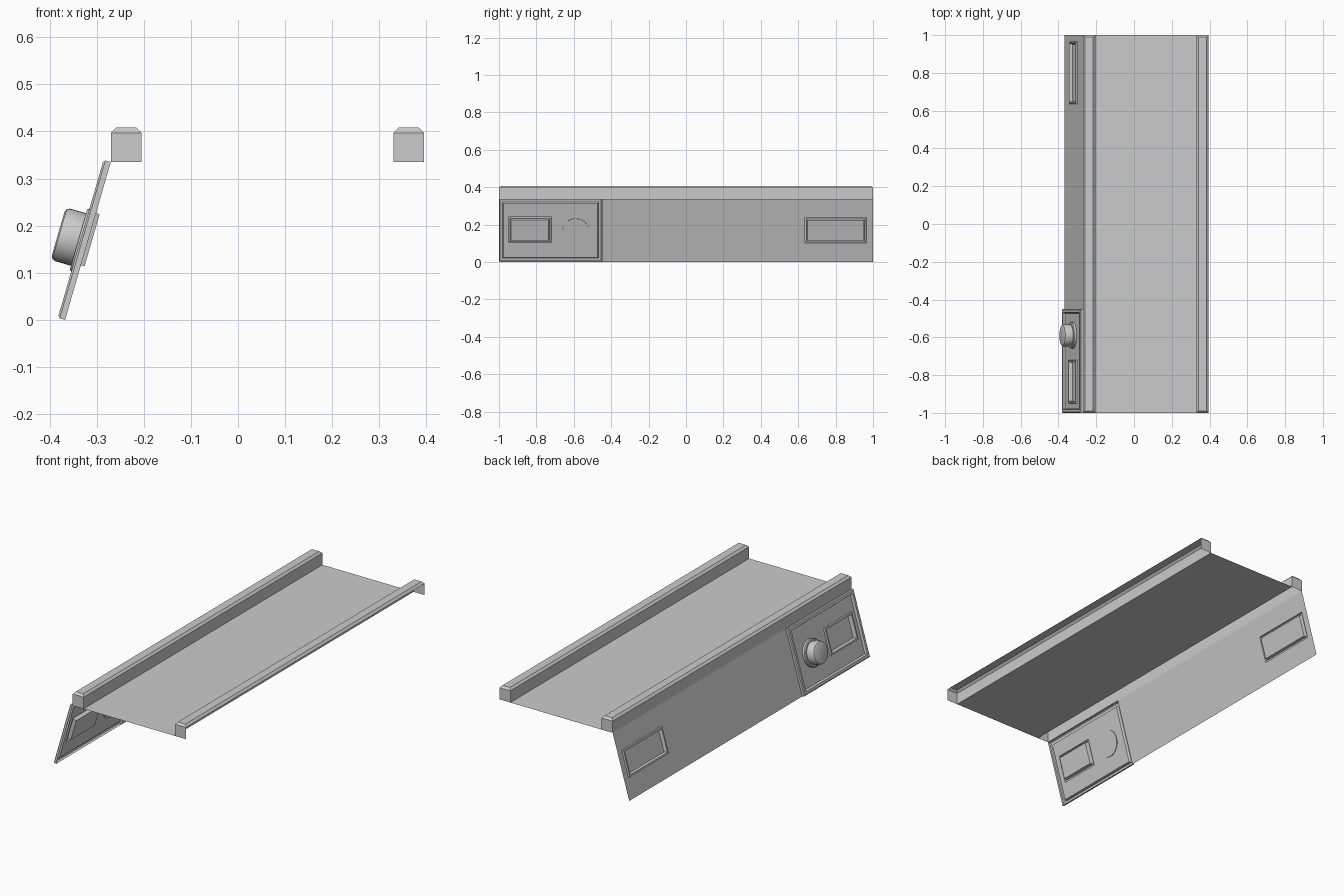
import bpy, bmesh, math
from mathutils import Vector

if "Cube" in bpy.data.objects:
    bpy.data.objects.remove(bpy.data.objects["Cube"])

# slanted side panel frame: foot point, slope direction, outward normal
FOOT, TOP = Vector((-0.367, 0, 0)), Vector((-0.27, 0, 0.335))
SLOPE = (TOP - FOOT).normalized()
NORMAL = Vector((-SLOPE.z, 0, SLOPE.x))


def on_panel(y, z, n=0.0):
    p = FOOT.lerp(TOP, z / TOP.z) + NORMAL * n
    return Vector((p.x, y, p.z))


def finish(bm, name, smooth=False):
    me = bpy.data.meshes.new(name)
    bm.to_mesh(me)
    bm.free()
    ob = bpy.data.objects.new(name, me)
    bpy.context.collection.objects.link(ob)
    if smooth:
        bpy.context.view_layer.objects.active = ob
        ob.select_set(True)
        bpy.ops.object.shade_smooth_by_angle(angle=math.radians(30))
        ob.select_set(False)
    return ob


def skin(name, loops, cap_end=True, cap_start=False, smooth=False):
    """Bridge successive loops of points into a surface."""
    bm = bmesh.new()
    rings = [[bm.verts.new(p) for p in loop] for loop in loops]
    for a, b in zip(rings, rings[1:]):
        k = len(a)
        for i in range(k):
            bm.faces.new((a[i], a[(i + 1) % k], b[(i + 1) % k], b[i]))
    if cap_end:
        bm.faces.new(rings[-1])
    if cap_start:
        bm.faces.new(rings[0][::-1])
    return finish(bm, name, smooth)


def rect(y0, y1, z0, z1, n=0.0, inset=0.0):
    y0, y1, z0, z1 = y0 + inset, y1 - inset, z0 + inset, z1 - inset
    return [on_panel(y1, z0, n), on_panel(y0, z0, n), on_panel(y0, z1, n), on_panel(y1, z1, n)]


def window(y0, y1, z0, z1, base):
    """Raised rim around a shallow pocket."""
    steps = [(base, 0), (base + 0.009, 0.002), (base + 0.009, 0.010), (-0.008, 0.014)]
    return [rect(y0, y1, z0, z1, n, i) for n, i in steps]


# side panel sheet with the rear window
skin("side_panel", [rect(-0.45, 1, 0, 0.335)] + window(0.635, 0.965, 0.103, 0.238, 0))

# raised control plate: bevelled frame, sunken floor, front window
P = (-1, -0.45, 0, 0.335)
frame = [(0, 0), (0.012, 0), (0.016, 0.005), (0.016, 0.018), (0.004, 0.023)]
skin("control_plate", [rect(*P, n, i) for n, i in frame] + window(-0.95, -0.72, 0.103, 0.24, 0.004))

# round knob with collar
centre, seg = on_panel(-0.59, 0.165), 32
profile = [(0.0, 0.07), (0.016, 0.07), (0.020, 0.066), (0.020, 0.058), (0.056, 0.058), (0.062, 0.055), (0.065, 0.048)]
knob = []
for n, r in profile:
    ring = []
    for i in range(seg):
        a = 2 * math.pi * i / seg
        ring.append(centre + NORMAL * n + SLOPE * (r * math.sin(a)) - Vector((0, 1, 0)) * (r * math.cos(a)))
    knob.append(ring)
skin("knob", knob, cap_start=True, smooth=True)

# flat deck between the rails
bm = bmesh.new()
bm.faces.new([bm.verts.new((x, y, 0.335)) for x, y in ((-0.205, -1), (0.33, -1), (0.33, 1), (-0.205, 1))])
finish(bm, "deck")


def rail(name, x0, x1, open_outer):
    """Box rail with chamfered top edges and an open underside."""
    bm = bmesh.new()
    bmesh.ops.create_cube(bm, size=1)
    for v in bm.verts:
        v.co = ((x0 + x1) / 2 + v.co.x * (x1 - x0), v.co.y * 2, 0.3715 + v.co.z * 0.073)
    top = [e for e in bm.edges if all(v.co.z > 0.4 for v in e.verts)]
    bmesh.ops.bevel(bm, geom=top, offset=0.011, segments=1, affect='EDGES')
    bm.normal_update()
    gone = [f for f in bm.faces if f.normal.z < -0.9 or (open_outer and f.normal.x > 0.9)]
    bmesh.ops.delete(bm, geom=gone, context='FACES')
    finish(bm, name)


# left rail is full, right rail is open on its outer side
rail("left_rail", -0.27, -0.205, False)
rail("right_rail", 0.33, 0.395, True)
